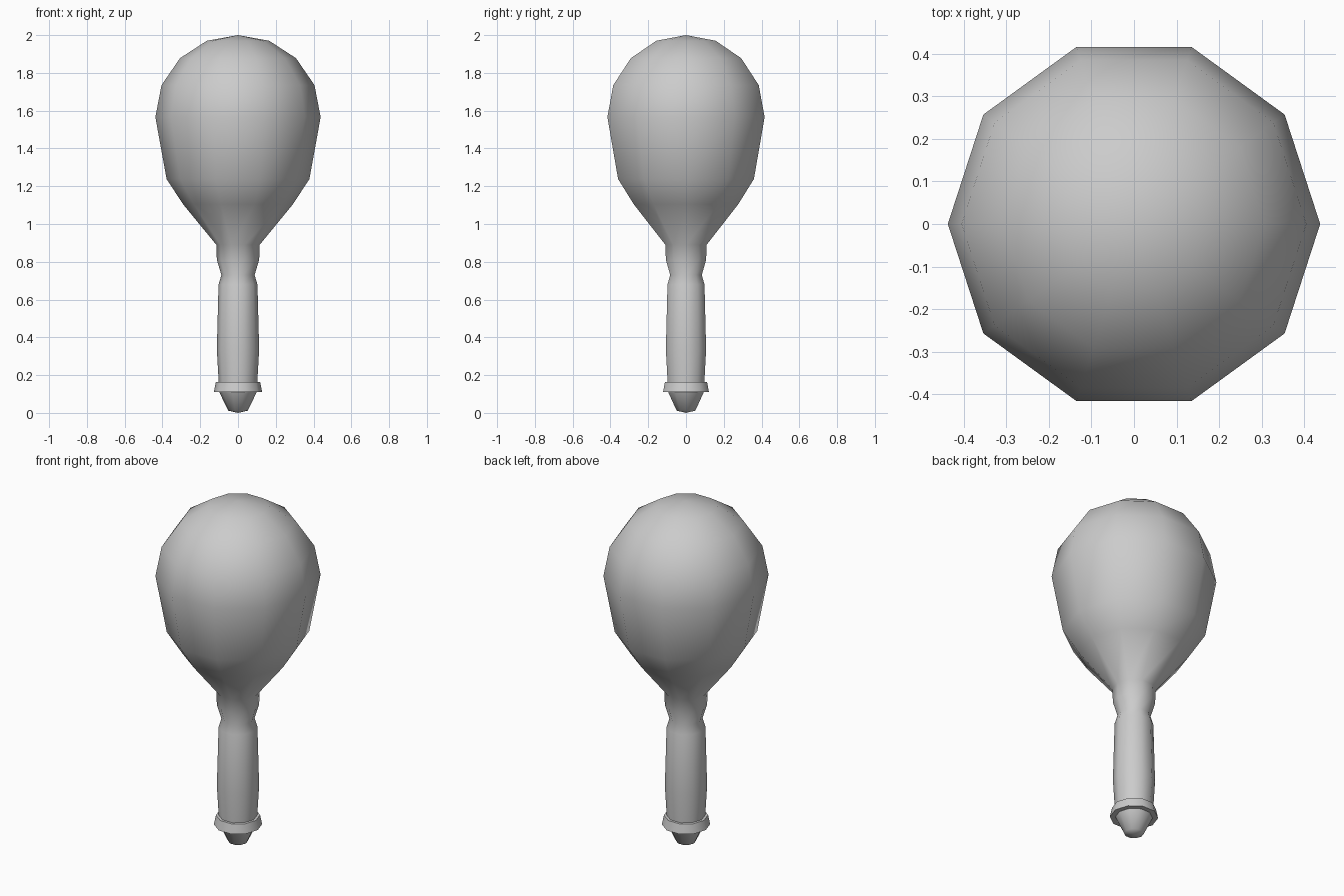
import bpy, bmesh
from math import cos, sin, tau, radians

default = bpy.data.objects.get("Cube")
if default:
    bpy.data.objects.remove(default)

SIDES = 10

grey = bpy.data.materials.new("plain grey")
grey.use_nodes = True
colour = (0.6, 0.6, 0.6, 1)
grey.diffuse_color = colour
grey.node_tree.nodes["Principled BSDF"].inputs["Base Color"].default_value = colour


def lathe(name, profile):
    """Turn (radius, height) points, listed bottom to top, around z."""
    bm = bmesh.new()
    rings = []
    for r, z in profile:
        if r == 0:
            rings.append([bm.verts.new((0, 0, z))] * SIDES)
        else:
            rings.append([bm.verts.new((r * cos(tau * i / SIDES), r * sin(tau * i / SIDES), z))
                          for i in range(SIDES)])
    for low, high in zip(rings, rings[1:]):
        for i in range(SIDES):
            j = (i + 1) % SIDES
            corners = dict.fromkeys((low[i], low[j], high[j], high[i]))
            bm.faces.new(list(corners))
    bmesh.ops.recalc_face_normals(bm, faces=bm.faces)
    mesh = bpy.data.meshes.new(name)
    bm.to_mesh(mesh)
    bm.free()
    mesh.materials.append(grey)
    obj = bpy.data.objects.new(name, mesh)
    bpy.context.collection.objects.link(obj)
    bpy.ops.object.select_all(action="DESELECT")
    obj.select_set(True)
    bpy.context.view_layer.objects.active = obj
    bpy.ops.object.shade_smooth_by_angle(angle=radians(60))


# Rounded head, tapered throat, pinched neck and grip in one skin
lathe("head_and_grip", [
    (0.102, 0.16), (0.112, 0.335), (0.103, 0.68), (0.088, 0.73),
    (0.112, 0.81), (0.115, 0.89), (0.291, 1.105), (0.378, 1.238),
    (0.4375, 1.566), (0.405, 1.735), (0.307, 1.878), (0.165, 1.97), (0, 2)])

# Flared collar at the foot of the grip
lathe("collar", [(0, 0.11), (0.128, 0.11), (0.117, 0.164), (0, 0.164)])

# Tapered end plug with a shallow domed tip
lathe("end_plug", [(0, 0), (0.052, 0.012), (0.1, 0.112), (0, 0.112)])
